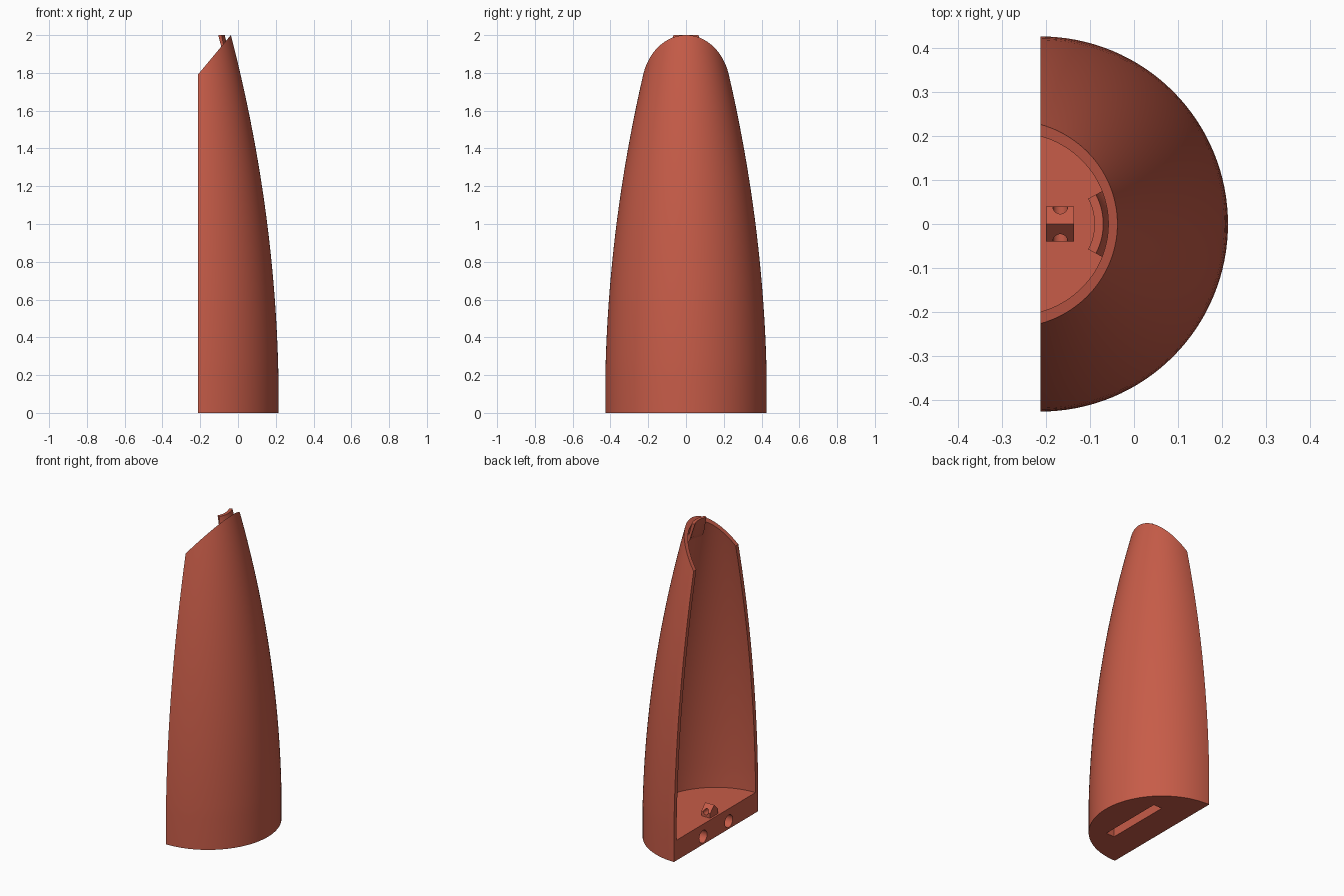
import bpy, bmesh, math
from mathutils import Matrix, Vector

if "Cube" in bpy.data.objects:
    bpy.data.objects.remove(bpy.data.objects["Cube"], do_unlink=True)

AXIS_X = -0.213      # revolve axis lies on the open flat side
WALL = 0.027
FLOOR = 0.13

terracotta = bpy.data.materials.new("terracotta red")
terracotta.use_nodes = True
colour = (0.57, 0.107, 0.065, 1)
terracotta.diffuse_color = colour
terracotta.node_tree.nodes["Principled BSDF"].inputs["Base Color"].default_value = colour


def finish(bm, name):
    bmesh.ops.remove_doubles(bm, verts=bm.verts, dist=1e-5)
    bmesh.ops.recalc_face_normals(bm, faces=bm.faces)
    mesh = bpy.data.meshes.new(name)
    bm.to_mesh(mesh)
    bm.free()
    obj = bpy.data.objects.new(name, mesh)
    bpy.context.collection.objects.link(obj)
    mesh.materials.append(terracotta)
    return obj


def revolve(section, half_angle, steps):
    """Sweep a closed (radius, height) section about the axis, with end caps."""
    bm = bmesh.new()
    rings = []
    for i in range(steps + 1):
        a = -half_angle + 2 * half_angle * i / steps
        rings.append([bm.verts.new((AXIS_X + r * math.cos(a), r * math.sin(a), z))
                      for r, z in section])
    n = len(section)
    for a, b in zip(rings, rings[1:]):
        for j in range(n):
            k = (j + 1) % n
            if section[j][0] + section[k][0] > 0:
                bm.faces.new((a[j], a[k], b[k], b[j]))
    bm.faces.new(rings[0])
    bm.faces.new(rings[-1])
    bmesh.ops.remove_doubles(bm, verts=bm.verts, dist=1e-5)
    return bm


def box(name, centre, size):
    bm = bmesh.new()
    bmesh.ops.create_cube(bm, size=1, matrix=Matrix.Translation(centre) @ Matrix.Diagonal((*size, 1)))
    return finish(bm, name)


def rod(name, centre, radius, depth, turn):
    bm = bmesh.new()
    bmesh.ops.create_cone(bm, cap_ends=True, segments=24, radius1=radius, radius2=radius,
                          depth=depth, matrix=Matrix.Translation(centre) @ turn)
    return finish(bm, name)


def cut(target, cutter):
    mod = target.modifiers.new("cut", 'BOOLEAN')
    mod.operation = 'DIFFERENCE'
    mod.solver = 'EXACT'
    mod.object = cutter
    bpy.context.view_layer.update()
    depsgraph = bpy.context.evaluated_depsgraph_get()
    result = bpy.data.meshes.new_from_object(target.evaluated_get(depsgraph))
    target.modifiers.clear()
    target.data = result
    bpy.data.objects.remove(cutter, do_unlink=True)


def outer_radius(z):
    t = max(z - 0.2, 0)
    return 0.427 - 0.021 * t - 0.066 * t * t


# Half shell with a solid floor
heights = [0.2 + 1.95 * i / 26 for i in range(27)]
section = [(0, 0), (outer_radius(0), 0)]
section += [(outer_radius(z), z) for z in heights]
section += [(outer_radius(z) - WALL, z) for z in reversed(heights)]
section += [(outer_radius(0) - WALL, FLOOR), (0, FLOOR)]
bm = revolve(section, math.pi / 2, 64)

# Slanted top cut
result = bmesh.ops.bisect_plane(
    bm, geom=bm.verts[:] + bm.edges[:] + bm.faces[:], dist=1e-6,
    plane_co=Vector((AXIS_X, 0, 1.79)), plane_no=Vector((-0.21, 0, 0.175)), clear_outer=True)
rim = [e for e in result["geom_cut"] if isinstance(e, bmesh.types.BMEdge)]
bmesh.ops.edgeloop_fill(bm, edges=rim)
shell = finish(bm, "half_shell")

# Slot under the floor and two peg holes in the flat edge
cut(shell, box("slot_cutter", (0, 0, 0.03), (0.06, 0.43, 0.1)))
for side in (-1, 1):
    cut(shell, rod("peg_hole_cutter", (AXIS_X, side * 0.13, 0.05), 0.04, 0.23,
                   Matrix.Rotation(math.pi / 2, 4, 'Y')))

# Gabled eyelet on the floor
bm = bmesh.new()
gable = [(-0.04, -0.01), (0.04, -0.01), (0.04, 0.03), (0, 0.07), (-0.04, 0.03)]
face = bm.faces.new([bm.verts.new((-0.2, y, FLOOR + z)) for y, z in gable])
ext = bmesh.ops.extrude_face_region(bm, geom=[face])
bmesh.ops.translate(bm, vec=(0.063, 0, 0),
                    verts=[v for v in ext["geom"] if isinstance(v, bmesh.types.BMVert)])
if not face.is_valid or len(bm.faces) < 7:
    bm.faces.new([v for v in bm.verts if v.co.x < -0.19])
eyelet = finish(bm, "floor_eyelet")
cut(eyelet, rod("eyelet_cutter", (-0.168, 0, FLOOR + 0.03), 0.017, 0.2,
                Matrix.Rotation(math.pi / 2, 4, 'X')))

# Curved locking tab leaning in from the top of the wall
tab_section = [(0.123, 2.0), (0.143, 2.0), (0.157, 1.935), (0.187, 1.9),
               (0.187, 1.85), (0.155, 1.89)]
tab = finish(revolve(tab_section, math.radians(28), 14), "locking_tab")

# Smooth curves, crisp corners
for obj in (shell, eyelet, tab):
    bpy.ops.object.select_all(action='DESELECT')
    obj.select_set(True)
    bpy.context.view_layer.objects.active = obj
    bpy.ops.object.shade_smooth_by_angle(angle=math.radians(30))
